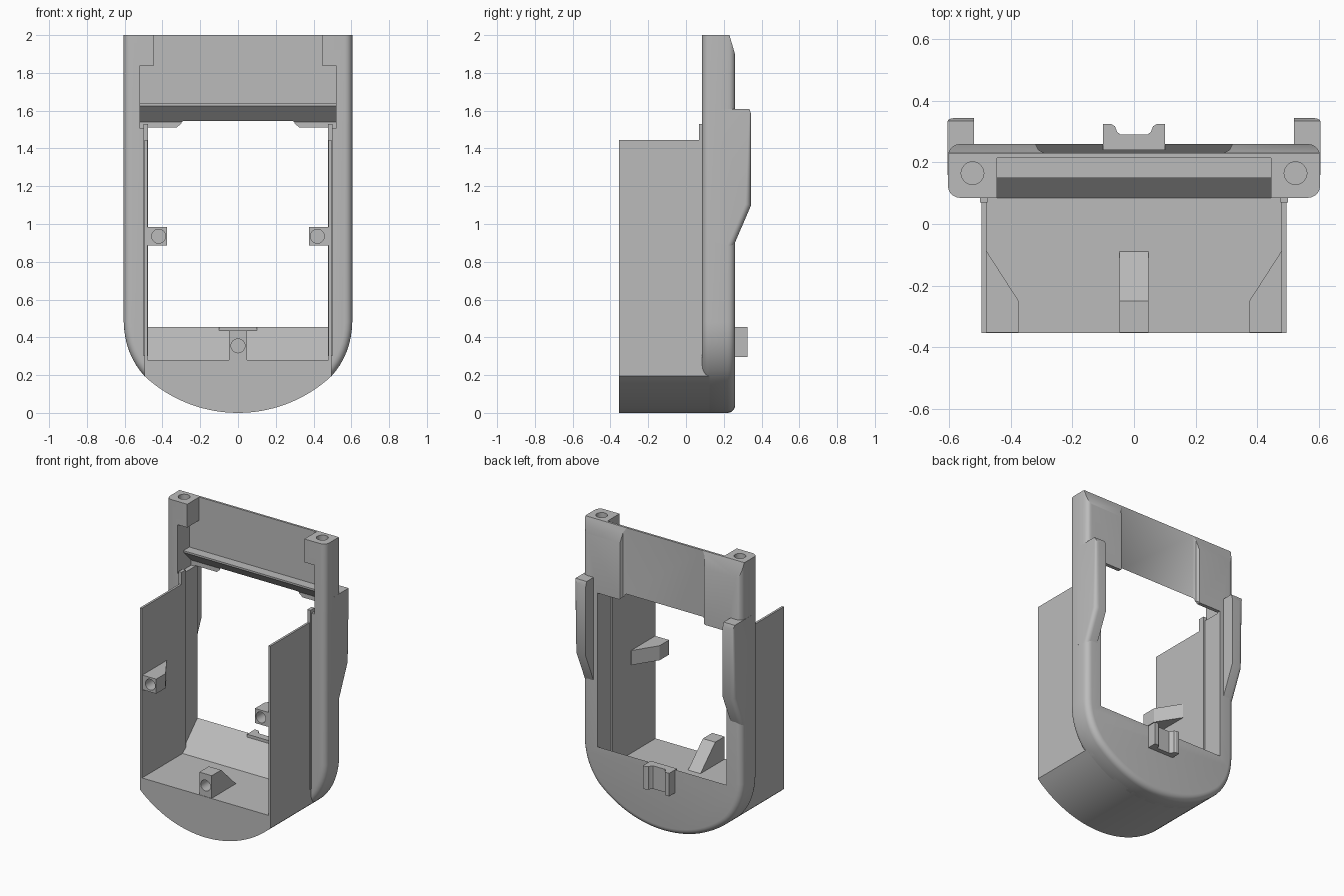
import bpy, bmesh, math
from mathutils import Vector

cube = bpy.data.objects.get("Cube")
if cube:
    bpy.data.objects.remove(cube, do_unlink=True)

grey = bpy.data.materials.new("plain_grey")
grey.use_nodes = True
grey.diffuse_color = (0.5, 0.5, 0.5, 1)
grey.node_tree.nodes["Principled BSDF"].inputs["Base Color"].default_value = (0.5, 0.5, 0.5, 1)


def prism(name, pts, axis, lo, hi, bevel=0, pick=None):
    """Extrude a 2D profile along an axis; optionally round the picked edges."""
    def place(p, t):
        return {"x": (t, p[0], p[1]), "y": (p[0], t, p[1]), "z": (p[0], p[1], t)}[axis]
    bm = bmesh.new()
    a = [bm.verts.new(place(p, lo)) for p in pts]
    b = [bm.verts.new(place(p, hi)) for p in pts]
    bm.faces.new(a)
    bm.faces.new(b)
    for i in range(len(pts)):
        j = (i + 1) % len(pts)
        bm.faces.new((a[i], a[j], b[j], b[i]))
    bmesh.ops.recalc_face_normals(bm, faces=bm.faces)
    if bevel:
        edges = [e for e in bm.edges if pick(e.verts[0].co, e.verts[1].co)]
        bmesh.ops.bevel(bm, geom=edges, offset=bevel, segments=5, profile=0.5, affect='EDGES')
    mesh = bpy.data.meshes.new(name)
    bm.to_mesh(mesh)
    bm.free()
    mesh.materials.append(grey)
    ob = bpy.data.objects.new(name, mesh)
    bpy.context.collection.objects.link(ob)
    return ob


def rect(u0, u1, v0, v1):
    return [(u0, v0), (u1, v0), (u1, v1), (u0, v1)]


def disc(u, v, r, n=24):
    return [(u + r * math.cos(2 * math.pi * i / n), v + r * math.sin(2 * math.pi * i / n)) for i in range(n)]


def cut(target, *cutters):
    """Subtract each cutter, bake the result, then discard the cutter."""
    for c in cutters:
        c.hide_render = True
        mod = target.modifiers.new("cut", 'BOOLEAN')
        mod.operation = 'DIFFERENCE'
        mod.solver = 'EXACT'
        mod.object = c
        bpy.context.view_layer.objects.active = target
        bpy.ops.object.modifier_apply(modifier=mod.name)
        bpy.data.objects.remove(c, do_unlink=True)


# Shared outline: shallow arc at the bottom, flaring into straight frame sides
R, HALF = 0.726, 0.495
end = math.asin(HALF / R)
arc = [(R * math.sin(t), R - R * math.cos(t)) for t in (end * i / 14 for i in range(-14, 15))]
p0, p1, p2 = Vector(arc[-1]), Vector((0.6, 0.31)), Vector((0.605, 0.48))
flare = [tuple(p0 * (1 - t) ** 2 + p1 * 2 * t * (1 - t) + p2 * t * t) for t in (i / 8 for i in range(1, 9))]
right_side = flare + [(0.605, 2)]
outline = arc + right_side + [(-x, z) for x, z in reversed(right_side)]

# Rear frame with rounded outer edges
FRONT, BACK = 0.085, 0.26
frame = prism("rear_frame", outline, "y", FRONT, BACK, 0.04,
              lambda a, b: abs(a.y - b.y) < 1e-5 and min(a.z, b.z) < 1.99)
cut(frame,
    # main opening with a sloping sill
    prism("opening", [(0, 0.28), (FRONT, 0.28), (BACK, 0.455), (0.4, 0.455), (0.4, 1.51), (0, 1.51)],
          "x", -0.49, 0.49),
    # recess below the corner blocks, leaving a thin panel and a ledge
    prism("panel_recess", [(0, 1.505), (0.235, 1.505), (0.235, 1.54), (0.15, 1.625), (0.15, 1.637),
                           (0.215, 1.637), (0.215, 1.84), (0, 1.84)], "x", -0.52, 0.52),
    prism("upper_recess", rect(0, 0.215, 1.8, 2.1), "x", -0.445, 0.445),
    # shallow centre recess between the rear pads
    prism("rear_recess", [(-0.29, 0.23), (0.29, 0.23), (0.31, 0.24), (0.33, 0.28), (-0.33, 0.28), (-0.31, 0.24)],
          "z", 1.4, 2.1),
    prism("lower_notch", [(-0.34, 1.5), (0.34, 1.5), (0.32, 1.515), (0.29, 1.54), (-0.29, 1.54), (-0.32, 1.515)],
          "y", 0.1, 0.4),
    # sloped top edge
    prism("top_chamfer", [(0.23, 2), (0.265, 1.88), (0.3, 1.88), (0.3, 2.1), (0.23, 2.1)], "x", -1, 1),
    *[prism("screw_hole", disc(s * 0.525, 0.165, 0.037), "z", 1.88, 2.1) for s in (-1, 1)])

# Front housing: solid curved base and two thin side walls
prism("housing_base", arc + [(HALF, 0.28), (-HALF, 0.28)], "y", -0.355, 0.15)

for s, side in ((1, "left"), (-1, "right")):
    def span(a, b):
        return sorted((s * a, s * b))

    prism(side + "_wall", rect(-0.355, 0.1, 0.2, 1.445), "x", *span(0.48, HALF))
    prism(side + "_rib", rect(0.07, 0.115, 0.3, 1.53), "x", *span(0.477, 0.5))

    # tapered screw post on the wall
    post = prism(side + "_post", [(s * x, y) for x, y in
                 ((0.488, -0.352), (0.375, -0.352), (0.375, -0.25), (0.478, -0.09), (0.488, -0.09))],
                 "z", 0.885, 0.985)
    cut(post, prism("post_hole", disc(s * 0.42, 0.935, 0.037), "y", -0.5, -0.27))

    # rear grip bulge with rounded outer edges
    prism(side + "_grip", [(0.16, 0.9), (0.25, 0.88), (0.345, 1.1), (0.345, 1.58), (0.335, 1.61), (0.16, 1.61)],
          "x", *span(0.52, 0.6055), 0.03,
          lambda a, b: min(abs(a.x), abs(b.x)) > 0.6 and min(a.y, b.y) > 0.24 and min(a.z, b.z) < 1.57)

# Centre screw post on the base
post = prism("base_post", [(-0.352, 0.27), (-0.352, 0.435), (-0.25, 0.435), (-0.09, 0.28), (-0.09, 0.27)],
             "x", -0.047, 0.047)
cut(post, prism("post_hole", disc(0, 0.355, 0.037), "y", -0.5, -0.27))

# Channel-shaped clip on the back
half_clip = [(0.1, 0.24), (0.1, 0.325), (0.075, 0.325), (0.062, 0.318), (0.055, 0.3), (0.045, 0.291)]
prism("rear_clip", half_clip + [(-x, y) for x, y in reversed(half_clip)], "z", 0.297, 0.455)

# Smooth the rounded parts, keep hard edges
bpy.ops.object.select_all(action='DESELECT')
for ob in bpy.context.scene.objects:
    if ob.type == 'MESH' and grey.name in ob.data.materials:
        ob.select_set(True)
        bpy.context.view_layer.objects.active = ob
bpy.ops.object.shade_smooth_by_angle(angle=math.radians(28))
